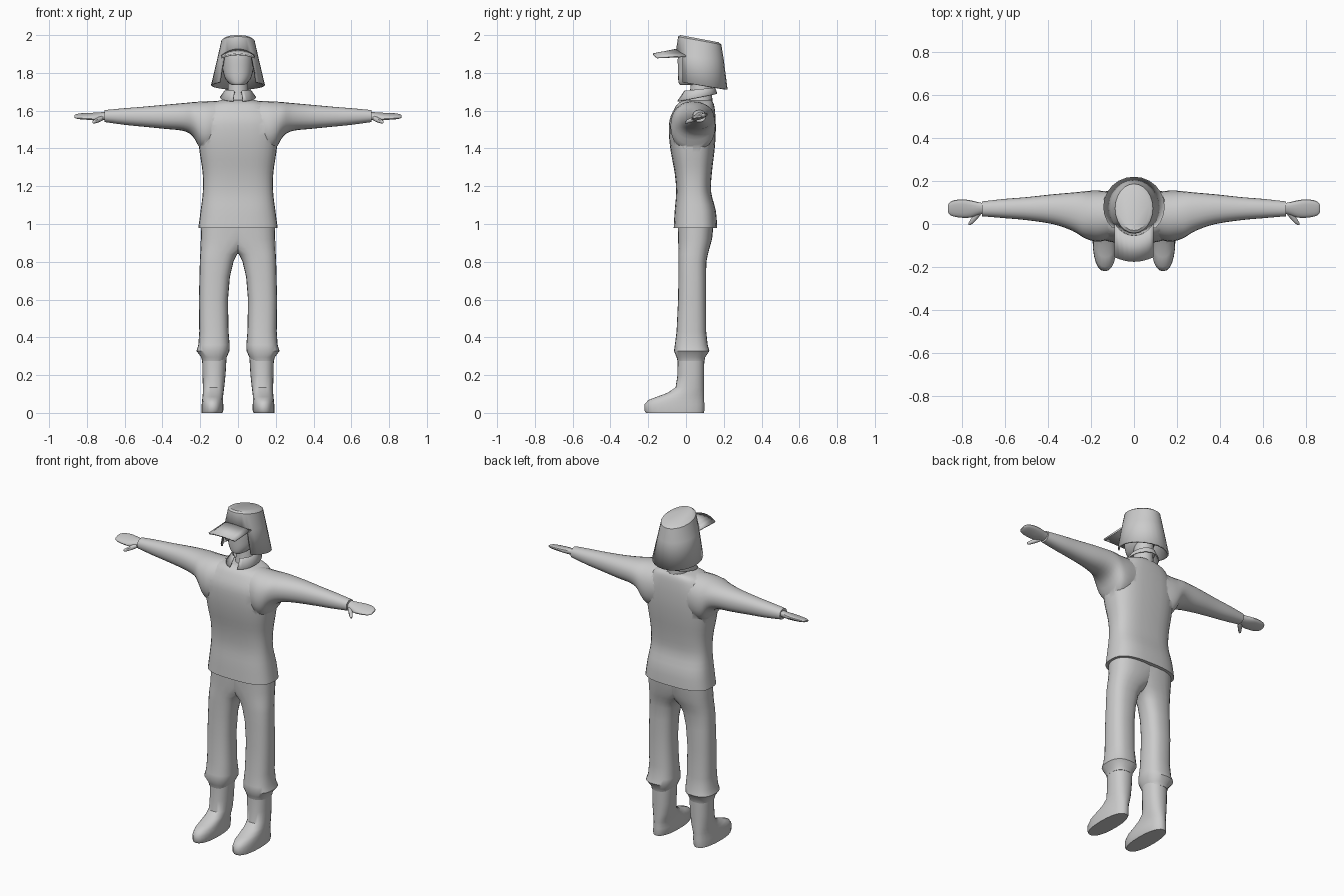
import bpy, bmesh
from math import sin, cos, pi, radians


def finish(name, bm, angle=40):
    bmesh.ops.recalc_face_normals(bm, faces=bm.faces)
    me = bpy.data.meshes.new(name)
    bm.to_mesh(me)
    bm.free()
    ob = bpy.data.objects.new(name, me)
    bpy.context.collection.objects.link(ob)
    select(ob)
    bpy.ops.object.shade_smooth_by_angle(angle=radians(angle))
    return ob


def select(ob):
    bpy.ops.object.select_all(action='DESELECT')
    bpy.context.view_layer.objects.active = ob
    ob.select_set(True)


def smooth_rings(rings, sub):
    # Catmull-Rom interpolation of whole ring tuples
    out = []
    for i in range(len(rings) - 1):
        a, b, c, d = (rings[max(i - 1, 0)], rings[i], rings[i + 1],
                      rings[min(i + 2, len(rings) - 1)])
        for k in range(sub):
            t = k / sub
            out.append(tuple(q + 0.5 * t * (r - p + t * (2*p - 5*q + 4*r - s + t * (3*(q - r) + s - p)))
                             for p, q, r, s in zip(a, b, c, d)))
    return out + [rings[-1]]


def loft(name, rings, axis='z', side=1, n=24, power=2.3, sub=1, tilt=0):
    # ring = (station, min1, max1, min2, max2); the other axes are x,y or y,z
    bm = bmesh.new()
    loops = []
    for t, a0, a1, b0, b1 in smooth_rings(rings, sub):
        loop = []
        for i in range(n):
            c, s = cos(2*pi*i/n), sin(2*pi*i/n)
            u = abs(c) ** (2/power) * (1 if c > 0 else -1) * (a1 - a0) / 2
            v = abs(s) ** (2/power) * (1 if s > 0 else -1) * (b1 - b0) / 2 + tilt * u
            u, v = u + (a0 + a1) / 2, v + (b0 + b1) / 2
            co = (u, v, t) if axis == 'z' else (t, u, v)
            loop.append(bm.verts.new((co[0] * side, co[1], co[2])))
        loops.append(loop)
    for p, q in zip(loops, loops[1:]):
        for i in range(n):
            bm.faces.new((p[i], p[(i+1) % n], q[(i+1) % n], q[i]))
    bm.faces.new(loops[0])
    bm.faces.new(loops[-1])
    return finish(name, bm)


def union(base, others):
    for o in others:
        m = base.modifiers.new("join", 'BOOLEAN')
        m.operation, m.solver, m.object = 'UNION', 'EXACT', o
        select(base)
        bpy.ops.object.modifier_apply(modifier=m.name)
        bpy.data.objects.remove(o)
    select(base)
    bpy.ops.object.shade_smooth_by_angle(angle=radians(45))


def thicken(ob, amount):
    m = ob.modifiers.new("thickness", 'SOLIDIFY')
    m.thickness, m.offset = amount, -1


def ring_point(deg, rx, y0, y1, z_front, z_back):
    # point on a tilted oval, angle measured from the front
    c = cos(radians(deg))
    return (rx * sin(radians(deg)), (y0 + y1)/2 - (y1 - y0)/2 * c,
            (z_front + z_back)/2 + (z_front - z_back)/2 * c)


# shirt: body plus two sleeves
shirt = loft("shirt", [
    (0.98, -0.21, 0.21, -0.065, 0.165), (1.07, -0.198, 0.198, -0.06, 0.158),
    (1.17, -0.186, 0.186, -0.052, 0.133), (1.27, -0.187, 0.187, -0.06, 0.137),
    (1.38, -0.203, 0.203, -0.08, 0.15), (1.47, -0.212, 0.212, -0.09, 0.157),
    (1.55, -0.205, 0.205, -0.087, 0.157), (1.61, -0.17, 0.17, -0.062, 0.152),
    (1.64, -0.14, 0.14, -0.04, 0.145), (1.656, -0.09, 0.09, -0.01, 0.135)],
    n=32, power=2.8, sub=3)
sleeve = [(0.11, -0.07, 0.15, 1.40, 1.652), (0.16, -0.082, 0.155, 1.385, 1.65),
          (0.2, -0.077, 0.155, 1.40, 1.648), (0.24, -0.06, 0.151, 1.465, 1.645),
          (0.29, -0.03, 0.146, 1.493, 1.64), (0.38, 0.0, 0.138, 1.503, 1.632),
          (0.5, 0.018, 0.125, 1.515, 1.621), (0.6, 0.027, 0.117, 1.525, 1.613),
          (0.707, 0.036, 0.105, 1.54, 1.603)]
union(shirt, [loft("sleeve", sleeve, 'x', s, power=2.2, sub=3) for s in (1, -1)])

# trousers: two legs merging at the hips, with a flared cuff
leg = [(0.275, 0.068, 0.19, -0.045, 0.098), (0.295, 0.06, 0.195, -0.05, 0.102),
       (0.328, 0.045, 0.22, -0.064, 0.124), (0.36, 0.044, 0.21, -0.059, 0.115),
       (0.43, 0.05, 0.205, -0.05, 0.107), (0.6, 0.053, 0.207, -0.042, 0.106),
       (0.72, 0.043, 0.204, -0.04, 0.106), (0.8, 0.024, 0.202, -0.04, 0.108),
       (0.84, 0.004, 0.2, -0.04, 0.116), (0.87, -0.03, 0.198, -0.04, 0.124),
       (0.92, -0.08, 0.197, -0.042, 0.138), (1.0, -0.1, 0.195, -0.044, 0.146)]
trousers = loft("trousers", leg, power=2.5)
union(trousers, [loft("other_leg", leg, side=-1, power=2.5)])

for s, label in ((1, "left"), (-1, "right")):
    # boots
    loft(label + "_boot", [
        (0.0, 0.083, 0.192, -0.212, 0.094), (0.012, 0.078, 0.193, -0.22, 0.097),
        (0.045, 0.078, 0.192, -0.219, 0.097), (0.068, 0.079, 0.19, -0.2, 0.096),
        (0.085, 0.079, 0.188, -0.155, 0.096), (0.105, 0.077, 0.186, -0.1, 0.096),
        (0.135, 0.073, 0.186, -0.055, 0.095), (0.2, 0.066, 0.188, -0.045, 0.096),
        (0.3, 0.06, 0.19, -0.044, 0.097)], side=s, power=2.3)
    # hands: a flat mitten and a thumb pointing forward
    hand = loft(label + "_hand", [
        (0.69, 0.048, 0.096, 1.552, 1.594), (0.72, 0.044, 0.1, 1.552, 1.59),
        (0.76, 0.03, 0.11, 1.552, 1.586), (0.8, 0.029, 0.115, 1.556, 1.584),
        (0.84, 0.035, 0.11, 1.559, 1.581), (0.858, 0.044, 0.1, 1.562, 1.578),
        (0.866, 0.055, 0.088, 1.565, 1.574)], 'x', s, n=16, tilt=0.25, sub=2)
    thumb = loft(label + "_thumb", [
        (0.715, 0.04, 0.075, 1.55, 1.575), (0.735, 0.018, 0.055, 1.54, 1.567),
        (0.752, 0.001, 0.034, 1.535, 1.557), (0.765, -0.006, 0.014, 1.532, 1.549),
        (0.771, -0.004, 0.004, 1.536, 1.545)], 'x', s, n=10, tilt=0.25, sub=2)

# neck and head
loft("neck", [(1.63, -0.06, 0.06, 0.01, 0.14), (1.7, -0.053, 0.053, 0.022, 0.138),
              (1.79, -0.053, 0.053, 0.025, 0.145)], power=2)
loft("head", [
    (1.735, -0.03, 0.03, -0.03, 0.05), (1.745, -0.047, 0.047, -0.038, 0.09),
    (1.775, -0.07, 0.07, -0.042, 0.135), (1.82, -0.081, 0.081, -0.043, 0.165),
    (1.89, -0.084, 0.084, -0.043, 0.175), (1.94, -0.075, 0.075, -0.03, 0.165)],
    power=2.2, sub=3)

# folded collar, open at the front
bm = bmesh.new()
prev = None
for k in range(25):
    a = 16 + k * (328 / 24)
    col = [bm.verts.new(p) for p in (ring_point(a, 0.06, 0.0, 0.148, 1.695, 1.722),
                                     ring_point(a, 0.066, -0.012, 0.154, 1.705, 1.722),
                                     ring_point(a, 0.096, -0.05, 0.166, 1.65, 1.69))]
    if prev:
        for j in range(2):
            bm.faces.new((prev[j], col[j], col[j+1], prev[j+1]))
    prev = col
thicken(finish("collar", bm), 0.006)

# hat: tilted crown with a flap round the sides and back
bm = bmesh.new()
N = 24
profile = [(0.074, -0.03, 0.172, 2.0, 1.962), (0.088, -0.042, 0.187, 1.992, 1.95),
           (0.108, -0.056, 0.2, 1.895, 1.87), (0.143, -0.06, 0.22, 1.757, 1.712)]
rings = [[bm.verts.new(ring_point(360 * i / N, *p)) for i in range(N)] for p in profile]
bm.faces.new(rings[0])
for r in range(3):
    for i in range(N):
        if r == 2 and (i < 3 or i >= N - 3):
            continue  # opening for the face
        j = (i + 1) % N
        bm.faces.new((rings[r][i], rings[r][j], rings[r+1][j], rings[r+1][i]))
bmesh.ops.delete(bm, geom=[v for v in bm.verts if not v.link_faces], context='VERTS')
thicken(finish("hat", bm), 0.01)

# hat peak, arched across its width
bm = bmesh.new()
rows = []
for k in range(9):
    u = k / 4 - 1
    inner = 0.07 - 0.125 * (1 - (0.09 * u / 0.108) ** 2) ** 0.5
    rows.append([bm.verts.new((0.091 * u, inner, 1.927 - 0.035 * u * u)),
                 bm.verts.new((0.091 * u, -0.176 + 0.022 * u * u, 1.903 - 0.018 * u * u))])
for p, q in zip(rows, rows[1:]):
    bm.faces.new((p[0], p[1], q[1], q[0]))
thicken(finish("hat_peak", bm), 0.009)
